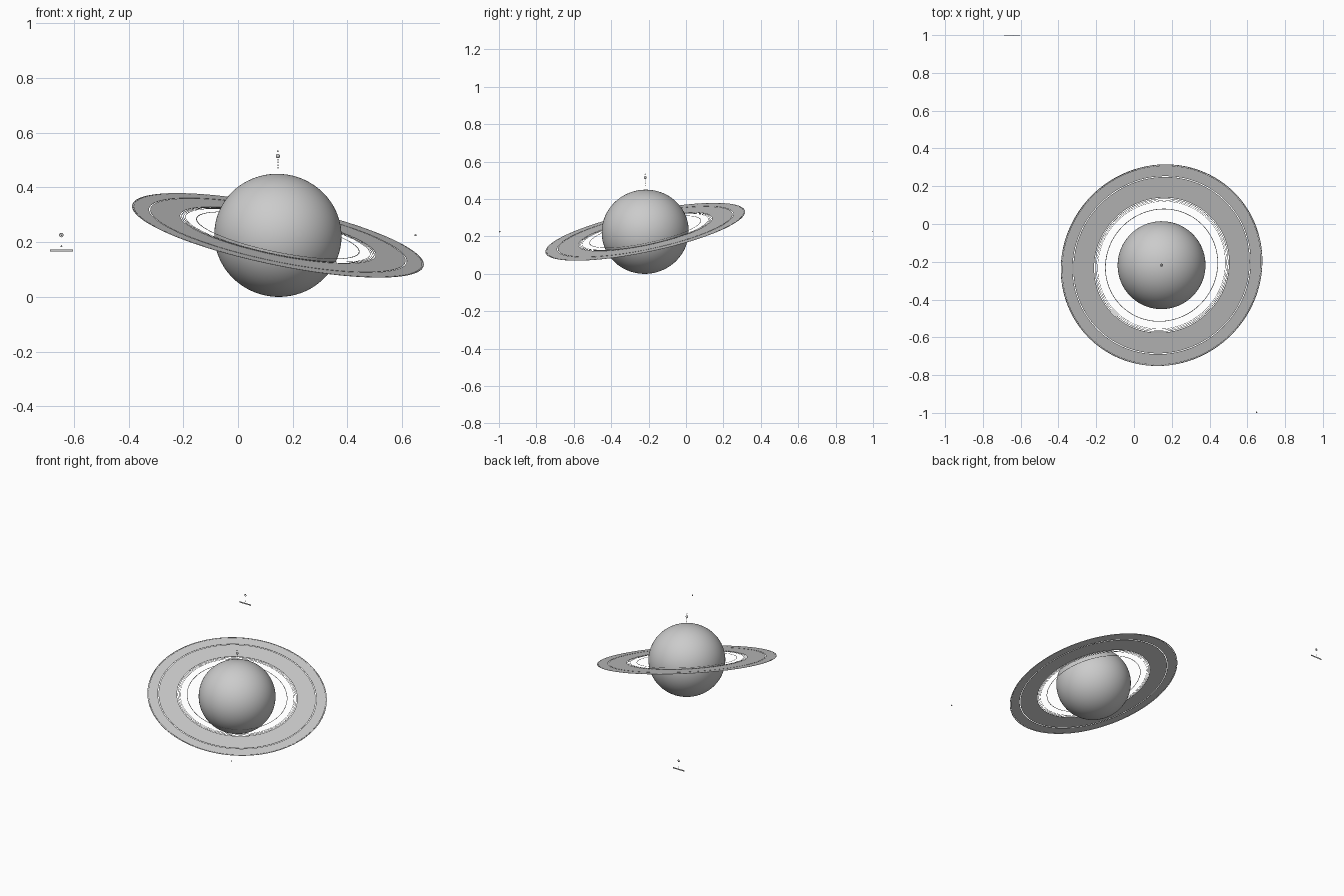
import bpy, bmesh
from math import cos, sin, pi
from mathutils import Vector, Matrix

if "Cube" in bpy.data.objects:
    bpy.data.objects.remove(bpy.data.objects["Cube"])

CENTRE = Vector((0.146, -0.218, 0.225))
AXIS = Vector((0.2, -0.2, 0.959)).normalized()
TILT = Matrix.Translation(CENTRE) @ Vector((0, 0, 1)).rotation_difference(AXIS).to_matrix().to_4x4()


def finish(bm, name, matrix=None, smooth=False):
    bmesh.ops.recalc_face_normals(bm, faces=bm.faces)
    mesh = bpy.data.meshes.new(name)
    bm.to_mesh(mesh)
    bm.free()
    if smooth:
        for p in mesh.polygons:
            p.use_smooth = True
    ob = bpy.data.objects.new(name, mesh)
    bpy.context.collection.objects.link(ob)
    if matrix is not None:
        ob.matrix_world = matrix
    return ob


def ball(name, matrix, radii, seg=32, rings=16):
    bm = bmesh.new()
    bmesh.ops.create_uvsphere(bm, u_segments=seg, v_segments=rings, radius=1)
    bmesh.ops.scale(bm, vec=radii, verts=bm.verts)
    return finish(bm, name, matrix, True)


def annulus(name, r_in, r_out, matrix=TILT, thick=0.001, seg=192):
    # closed flat ring with a rectangular section
    h = thick / 2
    bm = bmesh.new()
    section = [(r_in, -h), (r_out, -h), (r_out, h), (r_in, h)]
    loops = [[bm.verts.new((r * cos(2 * pi * i / seg), r * sin(2 * pi * i / seg), z))
              for r, z in section] for i in range(seg)]
    for i in range(seg):
        a, b = loops[i], loops[(i + 1) % seg]
        for k in range(4):
            n = (k + 1) % 4
            bm.faces.new((a[k], a[n], b[n], b[k]))
    return finish(bm, name, matrix)


def rod(name, loc, r1, r2, depth, seg=12):
    bm = bmesh.new()
    bmesh.ops.create_cone(bm, cap_ends=True, segments=seg, radius1=r1, radius2=r2, depth=depth)
    return finish(bm, name, Matrix.Translation(loc))


# slightly flattened, tilted planet
ball("planet", TILT, (0.233, 0.233, 0.2243), 96, 48)

# ring system: broad bands, then fine inner ringlets
annulus("outer_ring_edge", 0.540, 0.5445)
annulus("outer_ring", 0.481, 0.5385)
annulus("main_ring", 0.365, 0.4765)
for i, (a, b) in enumerate([(0.358, 0.3605), (0.351, 0.3525), (0.344, 0.3455), (0.302, 0.305)]):
    annulus(f"inner_ringlet_{i}", a, b)

# small marker floating above the pole
x, y = CENTRE.x, CENTRE.y
ball("pole_marker_ball", Matrix.Translation((x, y, 0.515)), (0.008, 0.008, 0.008), 24, 12)
ball("pole_marker_tip", Matrix.Translation((x, y, 0.533)), (0.003, 0.003, 0.003), 16, 8)
for i in range(4):
    rod(f"pole_marker_dash_{i}", (x, y, 0.472 + 0.01 * i), 0.0015, 0.0015, 0.005)

# flat location marker at the back: circle, dot, pointer and plain caption plate
upright = Matrix.Translation((-0.646, 0.999, 0.226)) @ Matrix.Rotation(pi / 2, 4, 'X')
annulus("location_circle", 0.005, 0.008, upright, seg=32)
ball("location_dot", Matrix.Translation((-0.646, 0.999, 0.226)), (0.003, 0.001, 0.003), 16, 8)
pointer = rod("location_pointer", (-0.646, 0.999, 0.186), 0.004, 0.0, 0.008)
pointer.scale = (1, 0.2, 1)
bm = bmesh.new()
bmesh.ops.create_cube(bm, size=1)
bmesh.ops.scale(bm, vec=(0.084, 0.001, 0.008), verts=bm.verts)
finish(bm, "caption_plate", Matrix.Translation((-0.646, 0.9995, 0.170)))

# tiny distant moon at the front
ball("distant_moon", Matrix.Translation((0.649, -0.996, 0.226)), (0.004, 0.004, 0.004), 24, 12)
